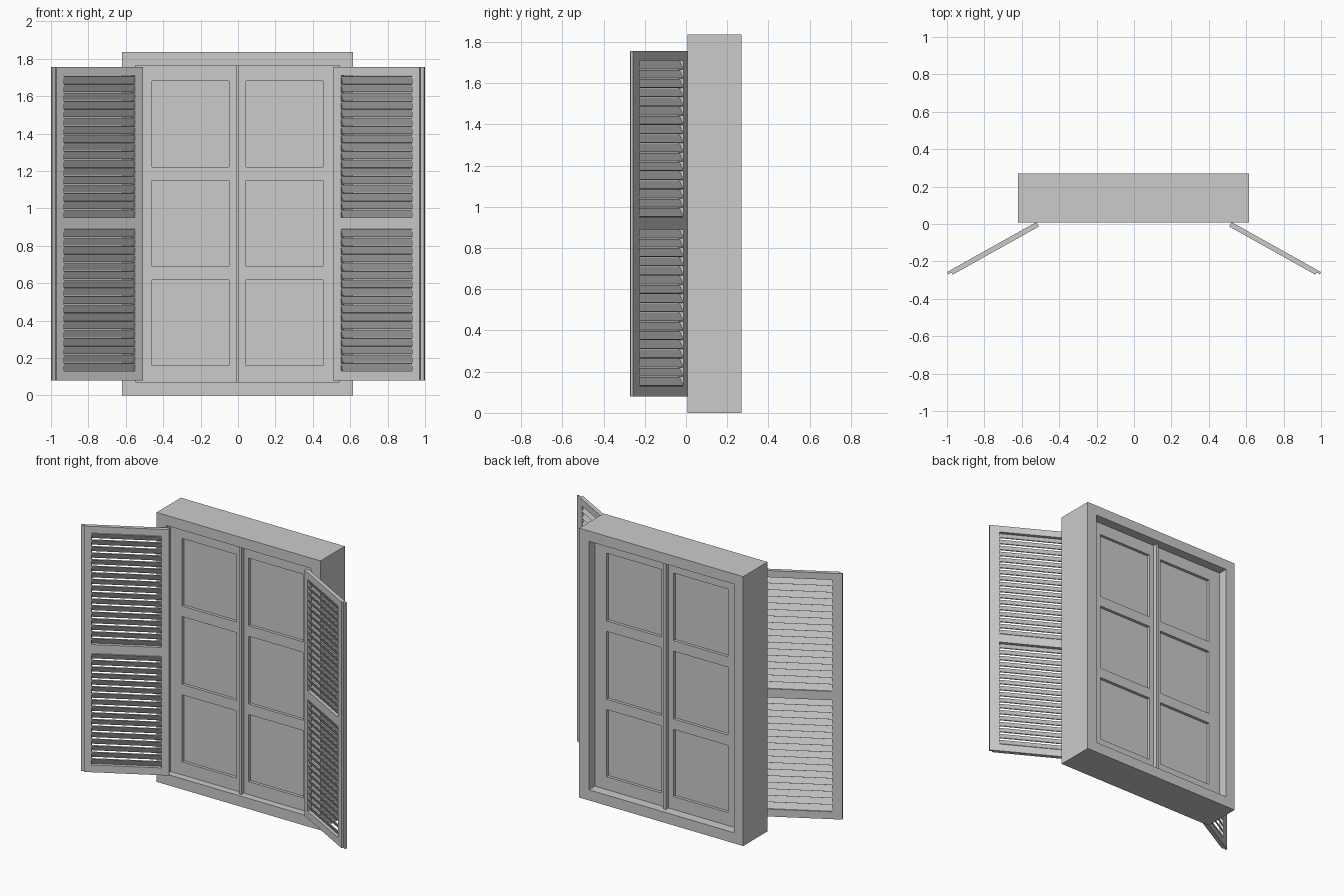
import bpy, bmesh, math
from mathutils import Matrix, Vector

if "Cube" in bpy.data.objects:
    bpy.data.objects.remove(bpy.data.objects["Cube"])


def finish(name, bm, matrix=None, mirror=False):
    bmesh.ops.recalc_face_normals(bm, faces=bm.faces)
    if matrix:
        bm.transform(matrix)
    me = bpy.data.meshes.new(name)
    bm.to_mesh(me)
    bm.free()
    ob = bpy.data.objects.new(name, me)
    bpy.context.collection.objects.link(ob)
    if mirror:
        ob.modifiers.new("other_side", 'MIRROR')
    return ob


def pierced_board(xs, zs, y0, y1, holes):
    """Board in the xz plane cut into cells; cells listed in holes stay open."""
    bm = bmesh.new()
    grid = [[bm.verts.new((x, y0, z)) for z in zs] for x in xs]
    for i in range(len(xs) - 1):
        for j in range(len(zs) - 1):
            if (i, j) not in holes:
                bm.faces.new((grid[i][j], grid[i + 1][j], grid[i + 1][j + 1], grid[i][j + 1]))
    ext = bmesh.ops.extrude_face_region(bm, geom=bm.faces[:], use_keep_orig=True)
    moved = [g for g in ext["geom"] if isinstance(g, bmesh.types.BMVert)]
    bmesh.ops.translate(bm, verts=moved, vec=(0, y1 - y0, 0))
    return bm


def box(bm, lo, hi, tilt=0):
    lo, hi = Vector(lo), Vector(hi)
    m = (Matrix.Translation((lo + hi) / 2) @ Matrix.Rotation(tilt, 4, 'X')
         @ Matrix.Diagonal((*(hi - lo), 1)))
    bmesh.ops.create_cube(bm, size=1, matrix=m)


# Outer window frame
finish("window_frame", pierced_board([-0.62, -0.549, 0.543, 0.616], [0, 0.072, 1.765, 1.835],
                                     0.008, 0.27, {(1, 1)}))

# Two sashes with three panes each
pane_z = [(0.16, 0.617), (0.688, 1.15), (1.222, 1.682)]
zs = [0.072] + [z for p in pane_z for z in p] + [1.765]
for name, xs in (("left", [-0.549, -0.461, -0.049, -0.003]), ("right", [-0.003, 0.042, 0.455, 0.543])):
    finish(name + "_sash", pierced_board(xs, zs, 0.055, 0.205, {(1, 1), (1, 3), (1, 5)}))
    bm = bmesh.new()
    for z0, z1 in pane_z:
        box(bm, (xs[1], 0.075, z0), (xs[2], 0.185, z1))
    finish(name + "_panes", bm)

# Strip covering the joint between the sashes
bm = bmesh.new()
box(bm, (-0.012, 0.027, 0.072), (0.006, 0.233, 1.765))
finish("meeting_strip", bm)

# Open shutters: local x runs from hinge to tip, local y from back to front
T, W, LAP = 0.027, 0.5475, 0.02
a = math.radians(29.2)
d, n = Vector((-math.cos(a), -math.sin(a), 0)), Vector((math.sin(a), -math.cos(a), 0))
place = Matrix(((d.x, n.x, 0, -0.522), (d.y, n.y, 0, 0.01), (0, 0, 1, 0), (0, 0, 0, 1)))
S0, S1 = 0.047, 0.482
panels = [(0.13, 0.89), (0.95, 1.71)]
finish("shutter_frames", pierced_board([0, S0, S1, W - LAP], [0.08, 0.13, 0.89, 0.95, 1.71, 1.755],
                                       0, T, {(1, 1), (1, 3)}), place, True)

# Rebated lip along the free edge
bm = bmesh.new()
box(bm, (W - LAP, 0, 0.08), (W, T / 2, 1.755))
finish("shutter_lips", bm, place, True)

# Louvre slats, lower edge toward the back
bm = bmesh.new()
count = 17
for z0, z1 in panels:
    pitch = (z1 - z0) / count
    for k in range(count):
        zc = z0 + (k + 0.5) * pitch
        box(bm, (S0, T / 2 - 0.003, zc - 0.0225), (S1, T / 2 + 0.003, zc + 0.0225), -math.radians(27))
finish("louvre_slats", bm, place, True)
